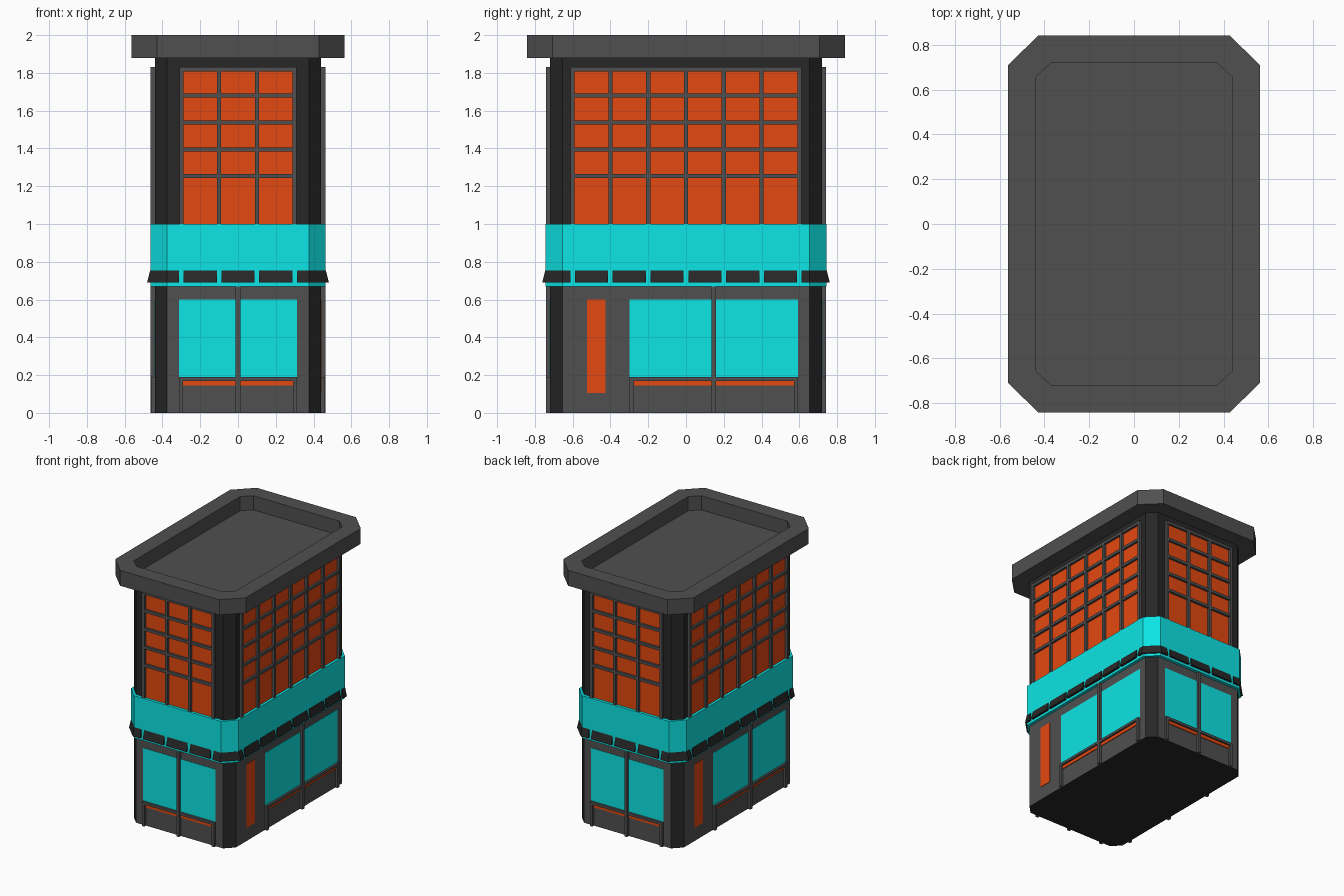
import bpy, bmesh

if "Cube" in bpy.data.objects:
    bpy.data.objects.remove(bpy.data.objects["Cube"])

HX, HY, FX, FY = 0.44, 0.72, 0.375, 0.655   # half sizes and half flat widths


def material(name, rgb):
    m = bpy.data.materials.new(name)
    m.diffuse_color = (*rgb, 1)
    m.use_nodes = True
    m.node_tree.nodes["Principled BSDF"].inputs["Base Color"].default_value = m.diffuse_color
    return m


GREY = material("grey", (0.08, 0.08, 0.08))
DARK = material("dark", (0.02, 0.02, 0.02))
CYAN = material("cyan", (0.004, 0.78, 0.78))
ORANGE = material("orange", (0.78, 0.065, 0.005))


def finish(name, bm, *mats):
    bmesh.ops.recalc_face_normals(bm, faces=bm.faces[:])
    me = bpy.data.meshes.new(name)
    bm.to_mesh(me)
    bm.free()
    for m in mats:
        me.materials.append(m)
    ob = bpy.data.objects.new(name, me)
    bpy.context.collection.objects.link(ob)
    return ob


def P(side, u, off, z):
    """Point on a facade: 0 front, 1 right, 2 back, 3 left; off is outward from the wall."""
    d = (HY if side % 2 == 0 else HX) + off
    x, y = [(u, -d), (d, u), (-u, d), (-d, -u)][side]
    return (x, y, z)


def loft(bm, sections):
    """Solid through a list of equal-length closed sections, capped at both ends."""
    rings = [[bm.verts.new(p) for p in s] for s in sections]
    n = len(rings[0])
    for a, b in zip(rings, rings[1:]):
        for i in range(n):
            bm.faces.new((a[i], a[(i + 1) % n], b[(i + 1) % n], b[i]))
    bm.faces.new(rings[0])
    bm.faces.new(rings[-1])


def octagon(hx, hy, fx, fy, z):
    return [(fx, -hy, z), (hx, -fy, z), (hx, fy, z), (fx, hy, z),
            (-fx, hy, z), (-hx, fy, z), (-hx, -fy, z), (-fx, -hy, z)]


def wall_boxes(name, mat, items):
    """Boxes on the walls: (side, u0, u1, z0, z1, thickness)."""
    bm = bmesh.new()
    for s, u0, u1, z0, z1, t in items:
        loft(bm, [[P(s, u0, o, z), P(s, u1, o, z), P(s, u1, o, z1 if z == z0 else z0),
                   P(s, u0, o, z1 if z == z0 else z0)] for o in (-0.01, t) for z in (z0,)])
    return finish(name, bm, mat)


# Octagonal shop storey: grey walls with dark corners
bm = bmesh.new()
loft(bm, [octagon(HX, HY, FX, FY, z) for z in (0, 0.7)])
bm.normal_update()
for f in bm.faces:
    if max(abs(f.normal.x), abs(f.normal.y)) > 0.99:
        f.material_index = 1
finish("shop_walls", bm, DARK, GREY)

# Dark upper storey
bm = bmesh.new()
loft(bm, [octagon(HX, HY, FX, FY, z) for z in (0.7, 1.885)])
finish("upper_walls", bm, DARK)

# Cyan sign band
bm = bmesh.new()
loft(bm, [octagon(HX + 0.023, HY + 0.025, FX, FY, z) for z in (0.67, 1.0)])
finish("sign_band", bm, CYAN)

# Cornice with sunken roof
bm = bmesh.new()
loft(bm, [octagon(HX, HY, 0.37, 0.655, 1.88), octagon(0.563, 0.842, 0.428, 0.708, 1.88),
          octagon(0.563, 0.842, 0.428, 0.708, 2.0), octagon(HX, HY, 0.37, 0.655, 2.0),
          octagon(HX, HY, 0.37, 0.655, 1.89)])
finish("cornice", bm, GREY)

# Mullion positions per side
TICKS = {0: [-0.3 + 0.2 * i for i in range(4)], 1: [-0.6 + 0.2 * i for i in range(7)]}

# Slanted awning skirt, split at the mullion lines and wrapping the corners
bm = bmesh.new()
SKIRT = [(0.01, 0.69), (0.01, 0.755), (0.025, 0.755), (0.041, 0.69)]
G = 0.012
for s in range(4):
    t, nxt = TICKS[s % 2], TICKS[(s + 1) % 2]
    runs = [[(s, a + G), (s, b - G)] for a, b in zip(t, t[1:])]
    n = (s + 1) % 4
    f, fn = (FX, FY) if s % 2 == 0 else (FY, FX)
    runs.append([(s, t[-1] + G), (s, f), (n, -fn), (n, nxt[0] - G)])
    for run in runs:
        loft(bm, [[P(k, u, o, z) for o, z in SKIRT] for k, u in run])
finish("awning_skirt", bm, DARK)

# Upper windows: orange glass behind a grid of grey bars
glass, bars = [], []
for s in range(4):
    t = TICKS[s % 2]
    glass.append((s, t[0], t[-1], 0.98, 1.82, 0.003))
    bars += [(s, u - 0.011, u + 0.011, 0.98, 1.83, 0.022) for u in t]
    bars += [(s, a + 0.011, b - 0.011, z - 0.011, z + 0.011, 0.02)
             for a, b in zip(t, t[1:]) for z in (1.255, 1.395, 1.537, 1.68, 1.819)]
wall_boxes("upper_glass", ORANGE, glass)
wall_boxes("upper_window_bars", GREY, bars)

# Shop windows, frames, orange trim under the sills, side doors
panes, frames, trim, doors = [], [], [], []
for s in range(4):
    a, c, b = (-0.312, 0, 0.312) if s % 2 == 0 else (-0.298, 0.147, 0.593)
    panes += [(s, a, c - 0.012, 0.19, 0.6, 0.003), (s, c + 0.012, b, 0.19, 0.6, 0.003)]
    frames += [(s, c - 0.012, c + 0.012, 0, 0.68, 0.022),
               (s, a, a + 0.022, 0, 0.17, 0.02), (s, b - 0.022, b, 0, 0.17, 0.02),
               (s, a, c - 0.012, 0.17, 0.19, 0.02), (s, c + 0.012, b, 0.17, 0.19, 0.02)]
    trim += [(s, a + 0.022, c - 0.012, 0.145, 0.17, 0.006),
             (s, c + 0.012, b - 0.022, 0.145, 0.17, 0.006)]
    if s % 2:
        doors.append((s, -0.525, -0.425, 0.105, 0.6, 0.003))
wall_boxes("shop_glass", CYAN, panes)
wall_boxes("shop_window_frames", GREY, frames)
wall_boxes("sill_trim", ORANGE, trim)
wall_boxes("side_panel", ORANGE, doors)
